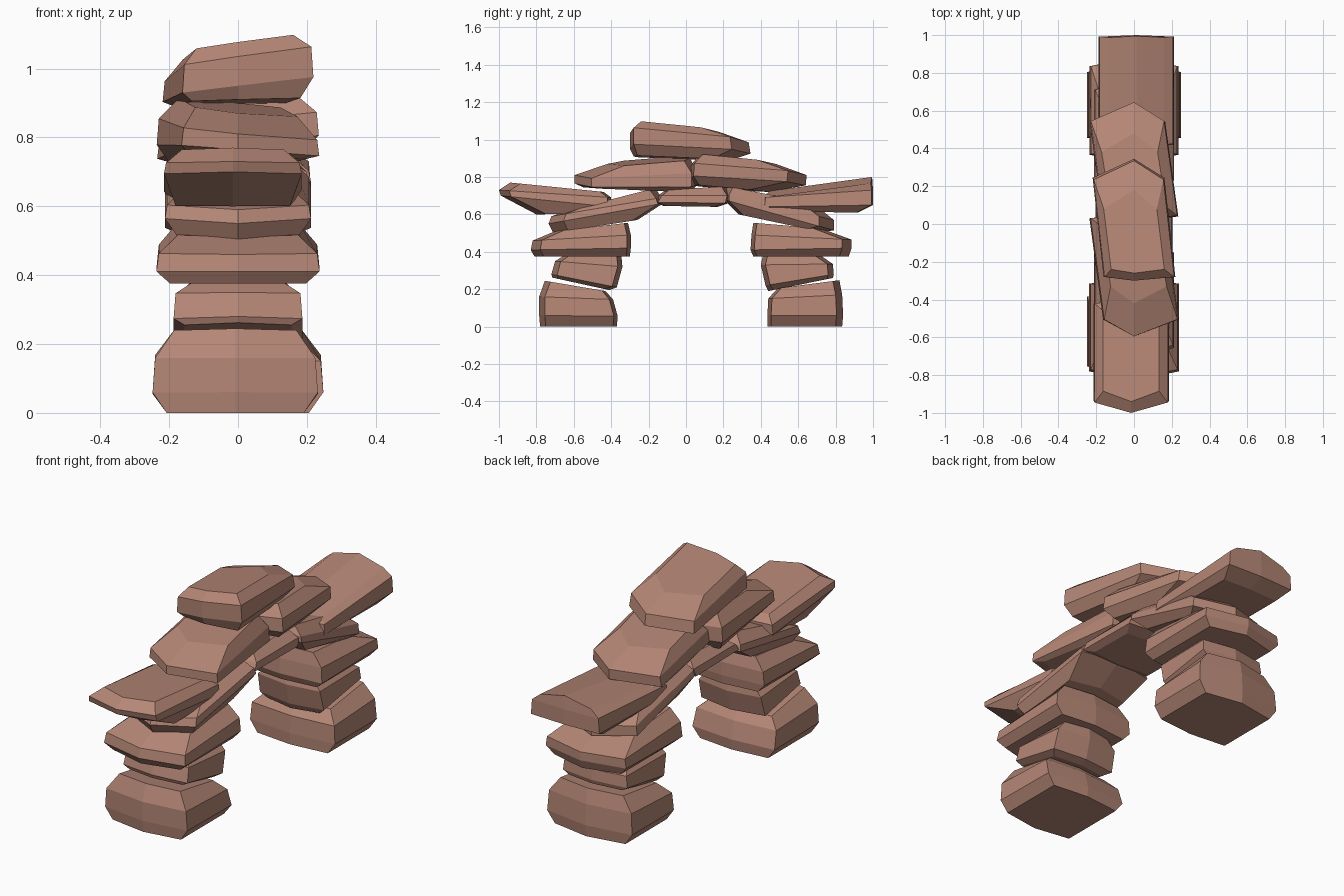
import bpy

rock = bpy.data.materials.new("brown_rock")
rock.diffuse_color = (0.46, 0.24, 0.18, 1)

WIDTHS = (0.83, 1.0, 0.97, 0.74)   # relative width of the four stacked rings
ROLL = (0.2, 0.85, 1.0, 1.0)       # share of the sideways tilt per ring


def stone(name, half_width, inset_f, inset_b, roll, levels, shift=0, yaw=0, droop=0):
    """Six-sided faceted slab; each level is (front y, front z, back y, back z)."""
    verts, faces = [], []
    for i, (yf, zf, yb, zb) in enumerate(levels):
        w = half_width * WIDTHS[i]
        slope = (zb - zf) / (yb - yf)
        skew = yaw * (yb - yf) / 2
        ring = [(0, yf), (w - skew, yf + inset_f), (w + skew, yb - inset_b),
                (0, yb), (skew - w, yb - inset_b), (-skew - w, yf + inset_f)]
        sag = droop if i == 3 else 0
        verts += [(x + shift, y, zf + slope * (y - yf) + roll * x * ROLL[i] - sag * abs(x))
                  for x, y in ring]
    for i in range(3):
        for k in range(6):
            n = (k + 1) % 6
            a, b = 6 * i, 6 * i + 6
            faces.append((a + k, a + n, b + n, b + k))
    # caps are split along the centre line
    faces += [(3, 2, 1, 0), (0, 5, 4, 3), (18, 19, 20, 21), (21, 22, 23, 18)]
    mesh = bpy.data.meshes.new(name)
    mesh.from_pydata(verts, [], faces)
    mesh.materials.append(rock)
    obj = bpy.data.objects.new(name, mesh)
    bpy.context.collection.objects.link(obj)
    return obj


# Front pillar
stone("front_base_stone", 0.24, 0.03, 0.02, 0, [
    (-0.78, 0.0, -0.37, 0.0), (-0.785, 0.06, -0.365, 0.055),
    (-0.785, 0.16, -0.39, 0.145), (-0.755, 0.245, -0.43, 0.19)], -0.008)
stone("front_second_stone", 0.187, 0.03, 0.025, 0, [
    (-0.715, 0.262, -0.41, 0.195), (-0.72, 0.28, -0.37, 0.21),
    (-0.70, 0.35, -0.34, 0.32), (-0.66, 0.375, -0.345, 0.375)])
stone("front_third_stone", 0.237, 0.05, 0.02, 0, [
    (-0.81, 0.375, -0.30, 0.375), (-0.83, 0.41, -0.295, 0.42),
    (-0.82, 0.46, -0.295, 0.49), (-0.70, 0.51, -0.31, 0.555)])

# Back pillar
stone("back_base_stone", 0.248, 0.02, 0.035, 0, [
    (0.435, 0.0, 0.835, 0.0), (0.435, 0.06, 0.84, 0.06),
    (0.44, 0.15, 0.835, 0.17), (0.49, 0.205, 0.82, 0.248)])
stone("back_second_stone", 0.187, 0.025, 0.03, 0, [
    (0.44, 0.19, 0.785, 0.26), (0.425, 0.22, 0.79, 0.28),
    (0.40, 0.33, 0.785, 0.335), (0.41, 0.375, 0.72, 0.38)])
stone("back_third_stone", 0.235, 0.02, 0.05, 0, [
    (0.36, 0.375, 0.87, 0.375), (0.345, 0.41, 0.885, 0.42),
    (0.35, 0.49, 0.885, 0.465), (0.36, 0.555, 0.72, 0.525)])

# Sloping shoulders and the keystone between them
stone("front_shoulder_stone", 0.212, 0.08, 0.03, 0, [
    (-0.71, 0.50, -0.26, 0.57), (-0.735, 0.55, -0.12, 0.66),
    (-0.72, 0.59, -0.13, 0.69), (-0.60, 0.63, -0.165, 0.74)])
stone("back_shoulder_stone", 0.212, 0.03, 0.08, 0, [
    (0.28, 0.60, 0.73, 0.505), (0.20, 0.68, 0.79, 0.515),
    (0.20, 0.71, 0.79, 0.57), (0.22, 0.75, 0.68, 0.66)])
stone("keystone", 0.205, 0.02, 0.02, 0, [
    (-0.12, 0.645, 0.17, 0.64), (-0.17, 0.665, 0.23, 0.66),
    (-0.15, 0.70, 0.24, 0.70), (-0.11, 0.73, 0.21, 0.75)])

# Overhanging outer slabs
stone("front_outer_slab", 0.2, 0.055, 0.02, 0, [
    (-0.80, 0.60, -0.44, 0.605), (-0.99, 0.70, -0.40, 0.64),
    (-1.0, 0.73, -0.40, 0.69), (-0.94, 0.77, -0.44, 0.72)], -0.015)
stone("back_outer_slab", 0.2, 0.02, 0.008, 0, [
    (0.42, 0.615, 0.92, 0.61), (0.40, 0.64, 1.0, 0.65),
    (0.405, 0.69, 1.0, 0.73), (0.45, 0.725, 0.995, 0.80)], 0.012, droop=0.22)

# Upper slabs and cap
stone("front_upper_slab", 0.2, 0.09, 0.03, -0.09, [
    (-0.55, 0.745, 0.03, 0.72), (-0.595, 0.765, 0.06, 0.76),
    (-0.595, 0.81, 0.06, 0.835), (-0.42, 0.87, 0.02, 0.90)], yaw=-0.11)
stone("back_upper_slab", 0.2, 0.03, 0.10, 0.11, [
    (0.04, 0.755, 0.44, 0.72), (0.01, 0.785, 0.64, 0.755),
    (0.015, 0.85, 0.645, 0.81), (0.06, 0.905, 0.48, 0.87)], yaw=-0.11)
stone("cap_slab", 0.19, 0.02, 0.10, 0.14, [
    (-0.28, 0.91, 0.24, 0.89), (-0.30, 0.95, 0.345, 0.925),
    (-0.30, 1.035, 0.335, 0.985), (-0.26, 1.077, 0.18, 1.04)], yaw=-0.09)
